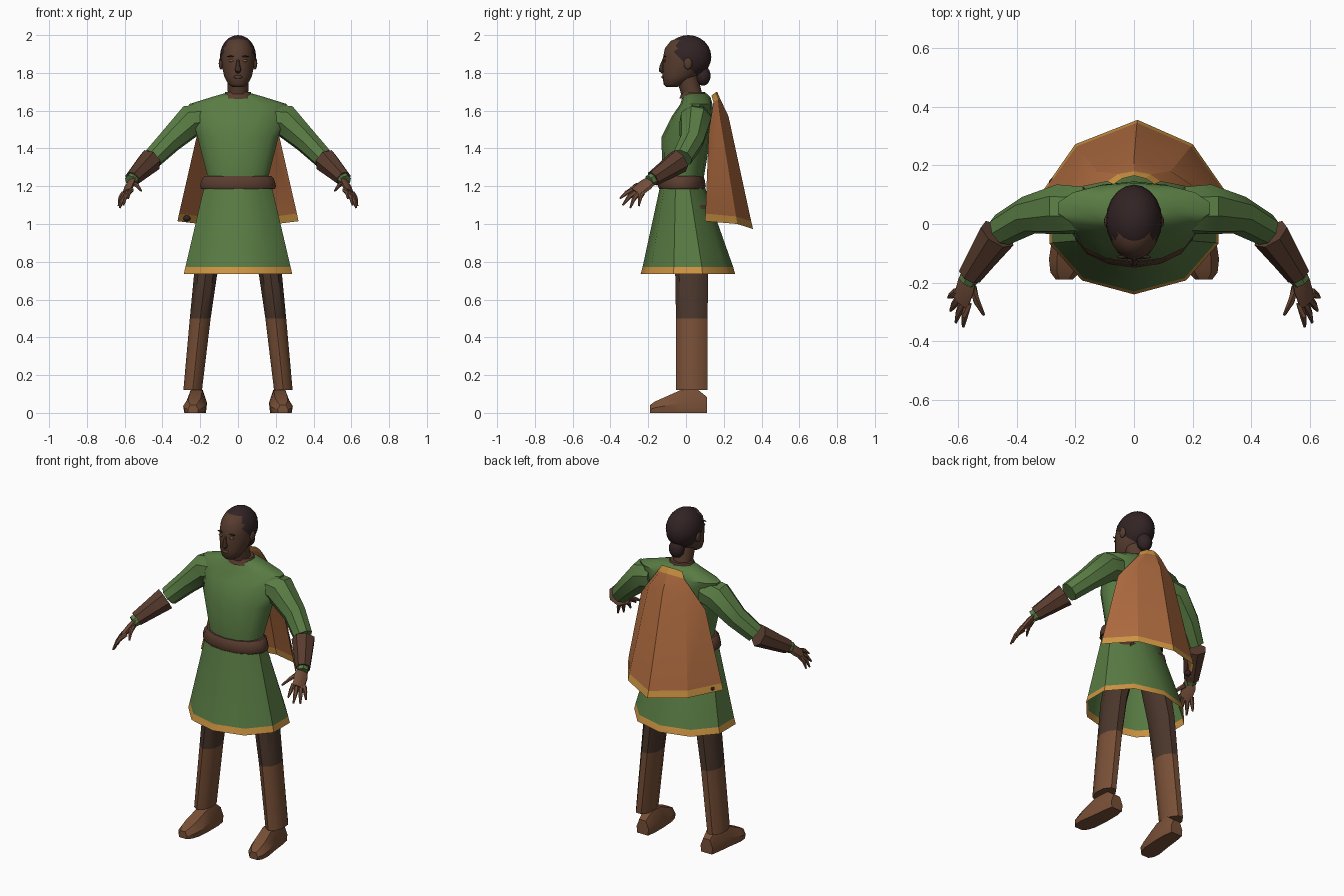
import bpy, bmesh
from math import sin, cos, pi, radians
from mathutils import Vector

old = bpy.data.objects.get("Cube")
if old:
    bpy.data.objects.remove(old)


def material(name, rgb):
    m = bpy.data.materials.new(name)
    m.use_nodes = True
    col = (*rgb, 1)
    m.diffuse_color = col
    bsdf = m.node_tree.nodes["Principled BSDF"]
    bsdf.inputs["Base Color"].default_value = col
    bsdf.inputs["Roughness"].default_value = 0.9
    return m


GREEN = material("tunic green", (0.1, 0.2, 0.057))
ORANGE = material("cape orange", (0.42, 0.145, 0.05))
GOLD = material("trim gold", (0.62, 0.3, 0.055))
SKIN = material("face skin", (0.095, 0.045, 0.028))
HAIR = material("hair black brown", (0.032, 0.017, 0.018))
BOOT = material("boot leather", (0.19, 0.08, 0.038))
HAND = material("hand brown", (0.17, 0.075, 0.042))
PANTS = material("trouser brown", (0.07, 0.038, 0.025))
LEATHER = material("belt leather", (0.1, 0.045, 0.028))
EYE = material("eye amber", (0.22, 0.09, 0.03))


def finish(name, bm, mats, angle=40):
    bmesh.ops.recalc_face_normals(bm, faces=bm.faces[:])
    me = bpy.data.meshes.new(name)
    bm.to_mesh(me)
    bm.free()
    for m in mats:
        me.materials.append(m)
    ob = bpy.data.objects.new(name, me)
    bpy.context.collection.objects.link(ob)
    bpy.ops.object.select_all(action="DESELECT")
    ob.select_set(True)
    bpy.context.view_layer.objects.active = ob
    bpy.ops.object.shade_smooth_by_angle(angle=radians(angle))
    return ob


def loft(name, rings, mats, bands=None, closed=True, caps=True, angle=40):
    """Skin a list of point rings; bands gives the material of each strip."""
    bm = bmesh.new()
    rows = [[bm.verts.new(p) for p in r] for r in rings]
    n = len(rows[0])
    for k, (a, b) in enumerate(zip(rows, rows[1:])):
        for i in range(n if closed else n - 1):
            j = (i + 1) % n
            f = bm.faces.new((a[i], a[j], b[j], b[i]))
            f.material_index = bands[k] if bands else 0
    if caps:
        bm.faces.new(rows[0]).material_index = bands[0] if bands else 0
        bm.faces.new(rows[-1]).material_index = bands[-1] if bands else 0
    return finish(name, bm, mats, angle)


def oval(x, y, z, rx, ry, n):
    """Level ring with one corner at the front."""
    return [(x + rx * sin(2 * pi * i / n), y - ry * cos(2 * pi * i / n), z) for i in range(n)]


def tube(name, path, mat, side=1, n=8, flat=None, squash=0.0):
    """Round limb through (x, y, z, radius) points, optionally flattened."""
    pts = [Vector(p[:3]) for p in path]
    rings = []
    for k, p in enumerate(pts):
        d = pts[min(k + 1, len(pts) - 1)] - pts[max(k - 1, 0)]
        u = d.cross(Vector((0, 1, 0.3))).normalized()
        v = d.cross(u).normalized()
        ring = []
        for i in range(n):
            t = 2 * pi * i / n
            off = (u * cos(t) + v * sin(t)) * path[k][3]
            if flat:
                off -= flat * off.dot(flat) * squash
            q = p + off
            ring.append((q.x * side, q.y, q.z))
        rings.append(ring)
    return loft(name, rings, [mat])


def ball(name, pos, radii, mat, cut=None):
    bm = bmesh.new()
    bmesh.ops.create_uvsphere(bm, u_segments=20, v_segments=12, radius=1)
    for v in bm.verts:
        v.co = Vector([c + a * r for c, a, r in zip(pos, v.co, radii)])
    if cut:
        bmesh.ops.bisect_plane(bm, geom=bm.verts[:] + bm.edges[:] + bm.faces[:],
                               plane_co=cut[0], plane_no=cut[1], clear_inner=True)
    return finish(name, bm, [mat], 60)


# Tunic body, skirt with gold hem, belt
torso = [(1.18, -0.02, 0.165, 0.105), (1.25, -0.015, 0.165, 0.11), (1.46, 0.0, 0.22, 0.13),
         (1.57, 0.035, 0.25, 0.11), (1.635, 0.055, 0.265, 0.085), (1.67, 0.055, 0.15, 0.075),
         (1.69, 0.05, 0.08, 0.06)]
loft("tunic_body", [oval(0, y, z, rx, ry, 14) for z, y, rx, ry in torso], [GREEN])

skirt = [(1.21, -0.02, 0.185, 0.115), (0.772, 0.01, 0.293, 0.24), (0.735, 0.01, 0.302, 0.25)]
loft("tunic_skirt", [oval(0, y, z, rx, ry, 10) for z, y, rx, ry in skirt],
     [GREEN, GOLD], [0, 1], caps=False)

belt = [(1.185, 0.2, 0.12), (1.2, 0.207, 0.127), (1.24, 0.195, 0.12), (1.255, 0.18, 0.11)]
loft("belt", [oval(0, -0.022, z, rx, ry, 14) for z, rx, ry in belt], [LEATHER])

collar = [(1.665, 0.085, 0.075), (1.7, 0.07, 0.06)]
loft("collar", [oval(0, 0.04, z, rx, ry, 10) for z, rx, ry in collar], [LEATHER])

# Cape: half rows from the centre to the free edge, mirrored
cape = [[(0, 0.165, 1.70), (0.04, 0.155, 1.695), (0.07, 0.135, 1.68)],
        [(0, 0.18, 1.665), (0.055, 0.17, 1.66), (0.09, 0.145, 1.645)],
        [(0, 0.225, 1.57), (0.125, 0.18, 1.56), (0.215, 0.12, 1.48)],
        [(0.01, 0.345, 1.015), (0.195, 0.265, 1.04), (0.312, 0.103, 1.055)],
        [(0.012, 0.355, 0.973), (0.2, 0.272, 1.0), (0.32, 0.1, 1.015)]]
loft("cape", [[(-x, y, z) for x, y, z in r[:0:-1]] + r for r in cape],
     [ORANGE, GOLD], [1, 0, 0, 1], closed=False, caps=False, angle=25)
ball("cape_weight", (-0.27, 0.14, 1.03), (0.02, 0.02, 0.016), HAIR)

# Head
head = [(1.725, -0.075, 0.03, 0.03), (1.74, -0.066, 0.052, 0.052), (1.78, -0.035, 0.074, 0.09),
        (1.83, -0.015, 0.085, 0.108), (1.88, -0.005, 0.089, 0.117), (1.93, 0, 0.083, 0.112),
        (1.97, 0, 0.06, 0.08), (1.985, 0, 0.03, 0.04)]
loft("head", [oval(0, y, z, rx, ry, 18) for z, y, rx, ry in head], [SKIN], angle=60)
tube("neck", [(0, 0.045, 1.62, 0.06), (0, 0.03, 1.69, 0.054), (0, 0.005, 1.78, 0.056)], SKIN, n=12)
tube("nose", [(0, -0.117, 1.875, 0.006), (0, -0.128, 1.835, 0.012), (0, -0.128, 1.815, 0.017),
              (0, -0.118, 1.805, 0.012)], SKIN)
ball("lips", (0, -0.122, 1.778), (0.023, 0.008, 0.009), LEATHER)
ball("hair_cap", (0, 0.012, 1.885), (0.096, 0.122, 0.115), HAIR, ((0, -0.1, 1.945), (0, 1, 1)))
ball("hair_bun", (0, 0.09, 1.785), (0.045, 0.04, 0.053), HAIR)

palm_normal = Vector((0.02, -0.08, -0.07)).cross(Vector((0.05, 0.07, -0.03))).normalized()
fingers = {"index": ((0.565, -0.27, 1.18), (0.582, -0.35, 1.135)),
           "middle": ((0.58, -0.262, 1.17), (0.607, -0.335, 1.1)),
           "ring": ((0.595, -0.25, 1.165), (0.625, -0.295, 1.085)),
           "little": ((0.605, -0.23, 1.165), (0.632, -0.25, 1.095)),
           "thumb": ((0.55, -0.215, 1.215), (0.512, -0.31, 1.175))}
foot = [(0.11, 0.215, 0.04, 0.085), (0.06, 0.215, 0.05, 0.125), (-0.03, 0.22, 0.056, 0.12),
        (-0.12, 0.23, 0.06, 0.08), (-0.165, 0.235, 0.05, 0.06), (-0.19, 0.238, 0.028, 0.042)]

for side, tag in ((1, "left_"), (-1, "right_")):
    # Face details
    ball(tag + "ear", (side * 0.09, 0.01, 1.85), (0.012, 0.022, 0.032), SKIN)
    ball(tag + "eye", (side * 0.036, -0.113, 1.865), (0.014, 0.006, 0.007), EYE)
    ball(tag + "brow", (side * 0.038, -0.112, 1.887), (0.02, 0.006, 0.004), HAIR)

    # Sleeve, bracer, wrist
    tube(tag + "sleeve", [(0.17, 0.05, 1.56, 0.08), (0.245, 0.05, 1.55, 0.088),
                          (0.36, 0.03, 1.44, 0.066), (0.45, -0.02, 1.35, 0.056)], GREEN, side)
    tube(tag + "bracer", [(0.465, -0.035, 1.335, 0.066), (0.52, -0.115, 1.28, 0.052),
                          (0.56, -0.175, 1.24, 0.042)], LEATHER, side, 7)
    tube(tag + "cuff", [(0.55, -0.165, 1.245, 0.036), (0.57, -0.195, 1.228, 0.033)], GREEN, side, 7)

    # Hand
    tube(tag + "palm", [(0.56, -0.18, 1.235, 0.03), (0.572, -0.21, 1.21, 0.042),
                        (0.59, -0.265, 1.165, 0.038)], HAND, side, 8, palm_normal, 0.6)
    for finger, (a, b) in fingers.items():
        mid = (Vector(a) + Vector(b)) / 2 + Vector((0.004, -0.004, 0.008))
        tube(tag + finger + "_finger", [(*a, 0.014), (*mid, 0.012), (*b, 0.005)], HAND, side, 6)

    # Leg with trousers above the boot shaft
    leg = [(0.12, 0.24, 0.05, 0.085), (0.5, 0.2, 0.056, 0.086), (0.73, 0.172, 0.062, 0.09),
           (1.1, 0.09, 0.085, 0.09)]
    loft(tag + "leg", [oval(side * x, 0.033, z, rx, ry, 9) for z, x, rx, ry in leg],
         [BOOT, PANTS], [0, 1, 1])

    # Foot, slanted towards the toe
    loft(tag + "foot", [[(side * (x + w * a), y, h * b) for a, b in
                         ((-0.9, 0), (0.9, 0), (1, 0.45), (0.55, 1), (-0.55, 1), (-1, 0.45))]
                        for y, x, w, h in foot], [BOOT], angle=30)
